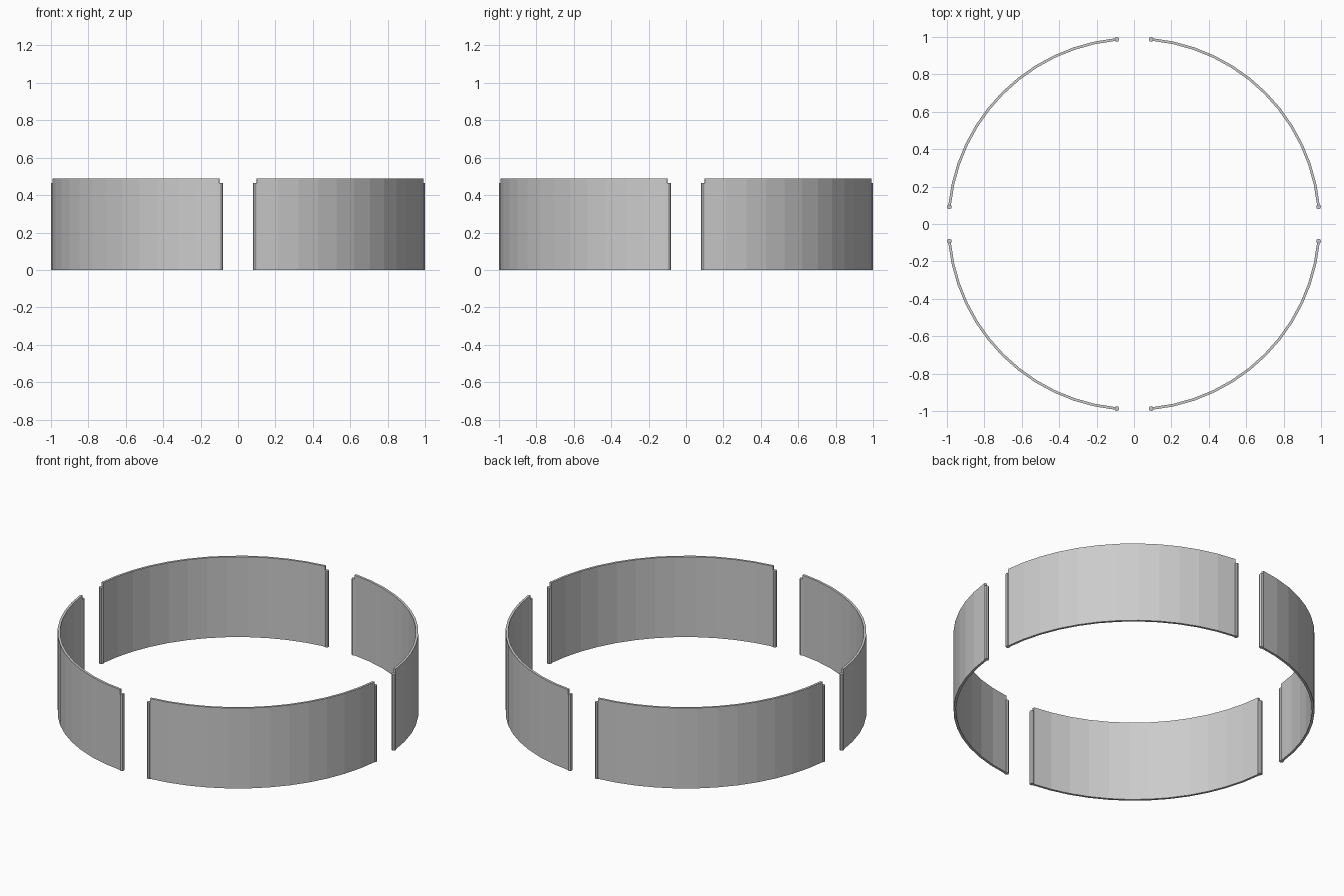
import bpy, bmesh
from math import cos, sin, radians, pi

if "Cube" in bpy.data.objects:
    bpy.data.objects.remove(bpy.data.objects["Cube"])

RADIUS = 0.991        # centre line of the ring
THICK = 0.014         # panel thickness
PANEL_H = 0.49
POST_H = 0.465
POST_R = 0.013
SEGMENTS = 12         # flat facets per panel
POST_ANGLE = radians(5.32)
PANEL_ANGLE = radians(5.8)


def finish(bm, name):
    bmesh.ops.recalc_face_normals(bm, faces=bm.faces)
    mesh = bpy.data.meshes.new(name)
    bm.to_mesh(mesh)
    bm.free()
    obj = bpy.data.objects.new(name, mesh)
    bpy.context.collection.objects.link(obj)
    return obj


def extrude_outline(points, height, name):
    bm = bmesh.new()
    face = bm.faces.new([bm.verts.new((x, y, 0)) for x, y in points])
    top = bmesh.ops.extrude_face_region(bm, geom=[face], use_keep_orig=True)
    moved = [v for v in top["geom"] if isinstance(v, bmesh.types.BMVert)]
    bmesh.ops.translate(bm, verts=moved, vec=(0, 0, height))
    return finish(bm, name)


def curved_panel(start, end, name):
    angles = [start + (end - start) * i / SEGMENTS for i in range(SEGMENTS + 1)]
    outer, inner = RADIUS + THICK / 2, RADIUS - THICK / 2
    outline = [(outer * cos(a), outer * sin(a)) for a in angles]
    outline += [(inner * cos(a), inner * sin(a)) for a in reversed(angles)]
    return extrude_outline(outline, PANEL_H, name)


def post(angle, name):
    cx, cy = RADIUS * cos(angle), RADIUS * sin(angle)
    outline = [(cx + POST_R * cos(i * pi / 4), cy + POST_R * sin(i * pi / 4))
               for i in range(8)]
    return extrude_outline(outline, POST_H, name)


# Four curved wall panels, each with an end post on both sides
for q in range(4):
    a0, a1 = q * pi / 2, (q + 1) * pi / 2
    curved_panel(a0 + PANEL_ANGLE, a1 - PANEL_ANGLE, f"wall_panel_{q + 1}")
    post(a0 + POST_ANGLE, f"start_post_{q + 1}")
    post(a1 - POST_ANGLE, f"end_post_{q + 1}")
